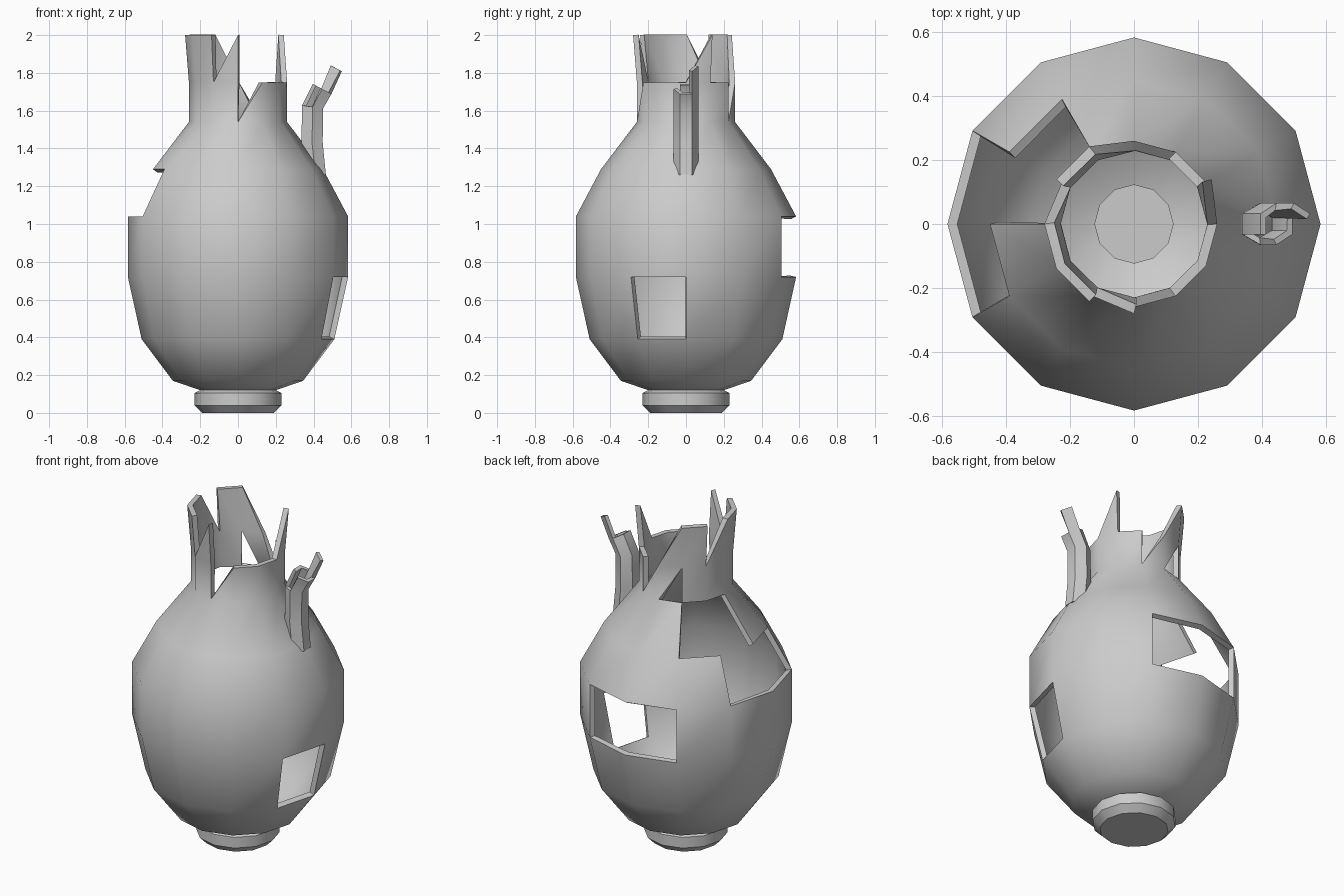
import bpy, bmesh
from math import sin, cos, radians

if "Cube" in bpy.data.objects:
    bpy.data.objects.remove(bpy.data.objects["Cube"])


def build_shell(name, rings, rows_gone, tris, thickness, floor=False):
    """Skin rings of points; drop whole quads or single quad corners, then thicken inward."""
    bm = bmesh.new()
    vs = [[bm.verts.new(p) for p in ring] for ring in rings]
    n = len(rings[0])
    if floor:
        bm.faces.new(vs[0][::-1])
    for j in range(len(rings) - 1):
        for i in range(n):
            if i in rows_gone.get(j, ()):
                continue
            k = (i + 1) % n
            quad = [vs[j][i], vs[j][k], vs[j + 1][k], vs[j + 1][i]]
            if (j, i) in tris:
                quad.pop(tris[(j, i)])
            bm.faces.new(quad)
    bmesh.ops.delete(bm, geom=[v for v in bm.verts if not v.link_faces], context='VERTS')
    me = bpy.data.meshes.new(name)
    bm.to_mesh(me)
    bm.free()
    ob = bpy.data.objects.new(name, me)
    bpy.context.collection.objects.link(ob)
    bpy.ops.object.select_all(action='DESELECT')
    ob.select_set(True)
    bpy.context.view_layer.objects.active = ob
    mod = ob.modifiers.new("wall", 'SOLIDIFY')
    mod.thickness = thickness
    mod.offset = -1
    mod.use_even_offset = True
    bpy.ops.object.modifier_apply(modifier=mod.name)
    bpy.ops.object.shade_smooth_by_angle(angle=radians(40))
    return ob


# Broken vase: 12-sided lathe with missing panels and a jagged neck
profile = [(.19, 0), (.23, .04), (.23, .105), (.2, .12), (.345, .17), (.51, .39),
           (.583, .72), (.583, 1.04), (.45, 1.29), (.26, 1.54), (.26, 1.75), (.28, 2.0)]
vase_rings = [[(r * cos(radians(30 * i)), r * sin(radians(30 * i)), z) for i in range(12)]
              for r, z in profile]
# row -> missing segments
holes = {5: (11,), 6: (2, 3), 7: (5, 6), 8: (4, 5), 10: (1, 2, 9, 10, 11)}
# (row, segment) -> corner broken off (0 low-left, 1 low-right, 2 top-right, 3 top-left)
shards = {(9, 2): 3, (9, 3): 1, (9, 9): 3,
          (10, 0): 3, (10, 3): 3, (10, 5): 3, (10, 8): 3}
build_shell("broken_vase", vase_rings, holes, shards, .03, floor=True)

# Broken handle stub: bent hexagonal tube, (x, z, tilt) per ring
path = [(.41, 1.25, -12), (.392, 1.43, -2), (.395, 1.62, 8), (.445, 1.715, 28), (.5, 1.835, 28)]
stub_rings = []
for x, z, tilt in path:
    t = radians(tilt)
    ring = []
    for i in range(6):
        a = radians(30 + 60 * i)
        u, y = .065 * cos(a), .065 * sin(a)
        ring.append((x + u * cos(t), y, z - u * sin(t)))
    stub_rings.append(ring)
build_shell("handle_stub", stub_rings, {2: (3,), 3: (1, 2, 3, 4, 5)}, {}, .02)
